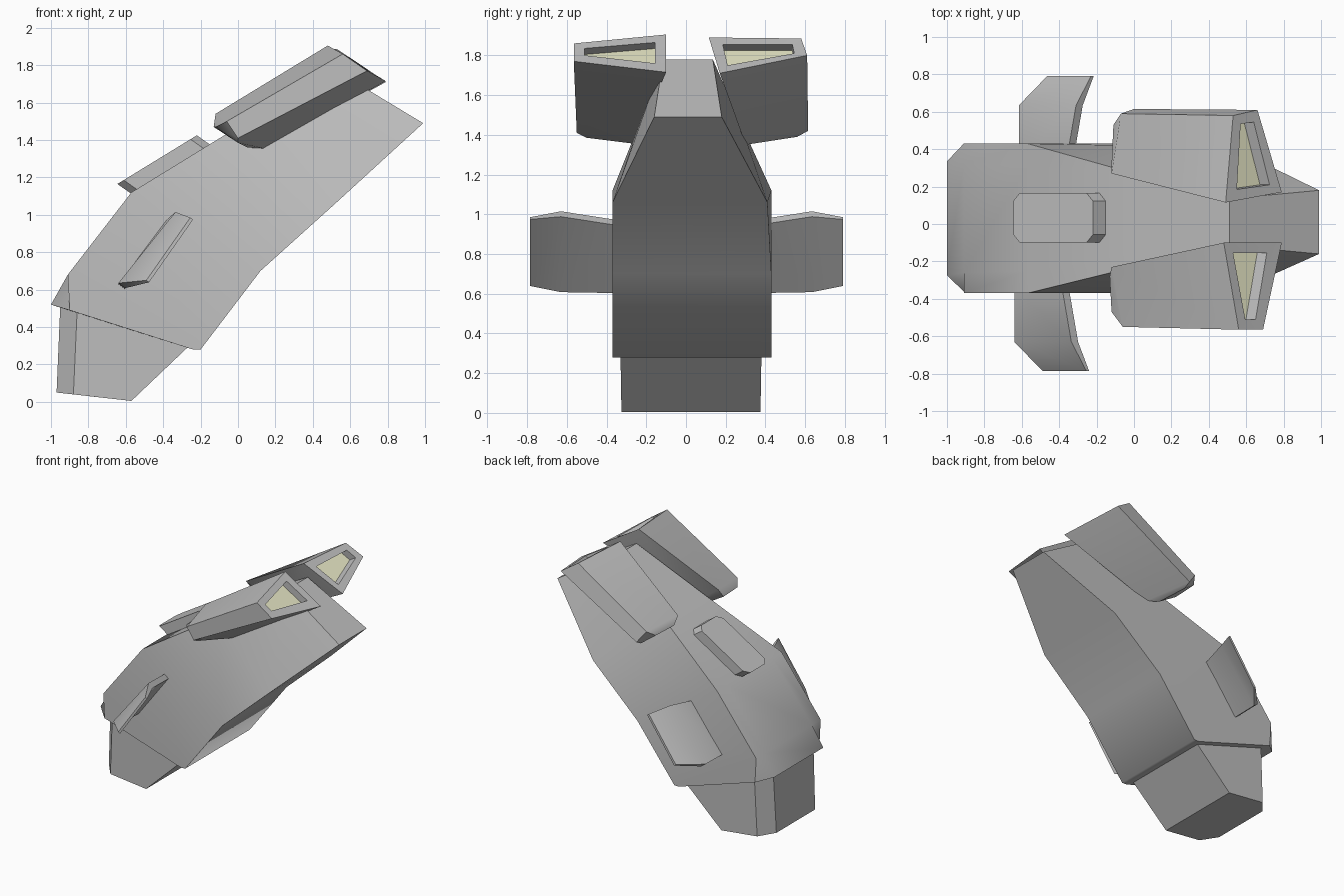
import bpy, bmesh, math
from mathutils import Vector

cube = bpy.data.objects.get("Cube")
if cube:
    bpy.data.objects.remove(cube, do_unlink=True)


def make_material(name, color):
    m = bpy.data.materials.new(name)
    m.use_nodes = True
    m.diffuse_color = color
    m.node_tree.nodes["Principled BSDF"].inputs["Base Color"].default_value = color
    return m


GREY = make_material("hull grey", (0.52, 0.52, 0.52, 1))
YELLOW = make_material("pale yellow", (0.88, 0.88, 0.62, 1))


def loft(name, rings, angle=40, end_material=0):
    """Skin a list of equal-length rings and cap both ends."""
    bm = bmesh.new()
    loops = [[bm.verts.new(p) for p in ring] for ring in rings]
    n = len(loops[0])
    for a, b in zip(loops, loops[1:]):
        for i in range(n):
            j = (i + 1) % n
            bm.faces.new((a[i], a[j], b[j], b[i]))
    bm.faces.new(loops[0])
    bm.faces.new(loops[-1]).material_index = end_material
    bmesh.ops.recalc_face_normals(bm, faces=bm.faces)
    mesh = bpy.data.meshes.new(name)
    bm.to_mesh(mesh)
    bm.free()
    obj = bpy.data.objects.new(name, mesh)
    bpy.context.collection.objects.link(obj)
    mesh.materials.append(GREY)
    mesh.materials.append(YELLOW)
    bpy.ops.object.select_all(action='DESELECT')
    obj.select_set(True)
    bpy.context.view_layer.objects.active = obj
    bpy.ops.object.shade_smooth_by_angle(angle=math.radians(angle))
    return obj


def hull_ring(ridge, shoulder, keel, yc, w_ridge, w_shoulder, w_keel):
    """Six-sided section from (x, z) points and half widths."""
    half = [(ridge, w_ridge), (shoulder, w_shoulder), (keel, w_keel)]
    left = [(p[0], yc + w, p[1]) for p, w in half]
    right = [(p[0], yc - w, p[1]) for p, w in reversed(half)]
    return left + right


# Hull: tail to nose
loft("hull", [
    hull_ring((-1.0, 0.52), (-0.90, 0.49), (-0.24, 0.28), 0.03, 0.305, 0.40, 0.40),
    hull_ring((-0.91, 0.68), (-0.91, 0.68), (-0.20, 0.28), 0.03, 0.29, 0.40, 0.40),
    hull_ring((-0.57, 1.12), (-0.57, 1.12), (0.12, 0.70), 0.03, 0.28, 0.40, 0.40),
    hull_ring((0.0, 1.47), (0.0, 1.47), (0.52, 1.06), 0.02, 0.17, 0.25, 0.39),
    hull_ring((0.51, 1.78), (0.51, 1.78), (0.99, 1.49), 0.01, 0.09, 0.125, 0.17),
], 60)

# Engine block under the tail
loft("engine_block", [
    hull_ring((-0.95, 0.52), (-0.86, 0.49), (-0.26, 0.30), 0.025, 0.25, 0.355, 0.355),
    hull_ring((-0.97, 0.05), (-0.88, 0.04), (-0.57, 0.005), 0.025, 0.24, 0.35, 0.35),
], 30)

# Upper pods: tail cap, tail section, mouth, window rim, recessed window
AXIS = Vector((0.86, 0.51, 0)).normalized()


def pod(name, tail_cap, tail, mouth, window):
    recess = [(x - 0.06 * AXIS.x, y, z - 0.06 * AXIS.y) for x, y, z in window]
    loft(name, [tail_cap, tail, mouth, window, recess], 40, 1)


pod("right_pod",
    [(-0.13, -0.28, 1.47), (-0.12, -0.47, 1.47), (0.0, -0.50, 1.385), (0.05, -0.30, 1.36)],
    [(-0.12, -0.23, 1.54), (-0.06, -0.55, 1.50), (0.0, -0.55, 1.41), (0.14, -0.26, 1.355)],
    [(0.48, -0.10, 1.905), (0.56, -0.565, 1.86), (0.69, -0.565, 1.77), (0.79, -0.10, 1.715)],
    [(0.53, -0.155, 1.865), (0.595, -0.51, 1.835), (0.65, -0.51, 1.80), (0.71, -0.155, 1.76)])
pod("left_pod",
    [(-0.12, 0.32, 1.47), (-0.11, 0.53, 1.47), (0.0, 0.56, 1.39), (0.05, 0.34, 1.36)],
    [(-0.12, 0.27, 1.53), (-0.07, 0.59, 1.51), (0.0, 0.615, 1.42), (0.14, 0.30, 1.35)],
    [(0.49, 0.115, 1.89), (0.53, 0.58, 1.885), (0.66, 0.61, 1.80), (0.79, 0.17, 1.71)],
    [(0.55, 0.185, 1.855), (0.57, 0.535, 1.855), (0.64, 0.545, 1.81), (0.725, 0.21, 1.75)])

# Side fins: thin slabs that curve down towards the tip
NORMAL = Vector((0.80, 0, -0.60)) * 0.045
for name, side, yc, dx in (("right_fin", -1, 0.0, 0.0), ("left_fin", 1, 0.005, 0.025)):
    rings = []
    for y, back, front, thick in (
            (0.34, (-0.64, 0.63), (-0.385, 0.97), 1.0),
            (0.63, (-0.64, 0.635), (-0.335, 1.015), 1.0),
            (0.785, (-0.49, 0.65), (-0.255, 0.985), 0.4)):
        a = Vector((back[0] + dx, yc + side * y, back[1]))
        b = Vector((front[0] + dx, yc + side * y, front[1]))
        rings.append([a, b, b + NORMAL * thick, a + NORMAL * thick])
    loft(name, rings, 40)

# Dorsal plate: chamfered slab lying along the spine
outline = [(0.0, 0.09), (0.08, 0.133), (0.92, 0.133), (1.0, 0.09)]
outline += [(u, -w) for u, w in reversed(outline)]


def plate_ring(start, end):
    return [(start[0] + (end[0] - start[0]) * u, 0.033 + w,
             start[1] + (end[1] - start[1]) * u) for u, w in outline]


loft("dorsal_plate", [plate_ring((-0.56, 1.105), (-0.135, 1.365)),
                      plate_ring((-0.645, 1.165), (-0.22, 1.425))], 30)
